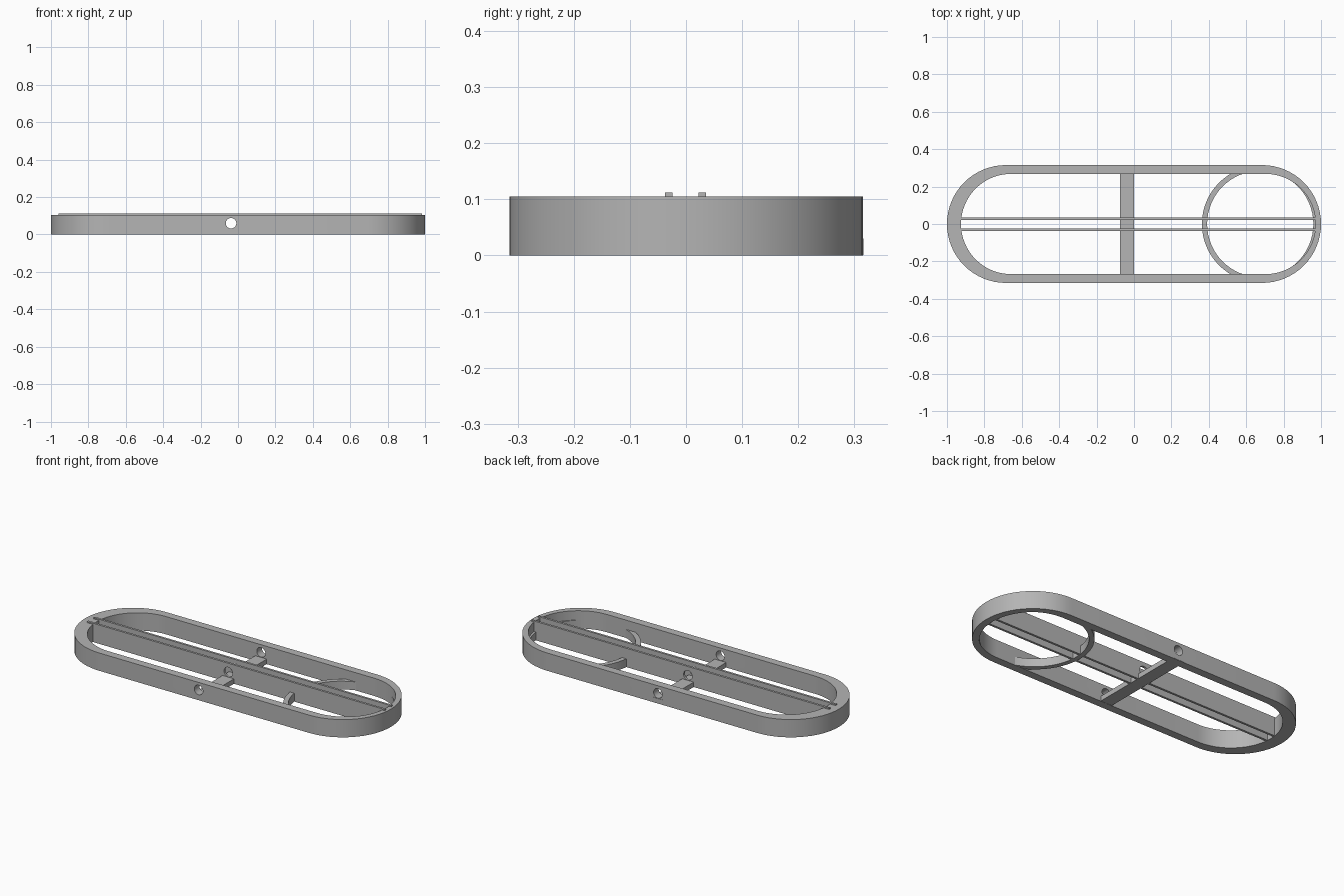
import bpy
import bmesh
from math import cos, sin, pi, radians

cube = bpy.data.objects.get("Cube")
if cube:
    bpy.data.objects.remove(cube)

grey = bpy.data.materials.new("plain_grey")
grey.use_nodes = True
colour = (0.46, 0.46, 0.46, 1)
grey.diffuse_color = colour
grey.node_tree.nodes["Principled BSDF"].inputs["Base Color"].default_value = colour

HEIGHT = 0.105
HOLE_X, HOLE_Z, HOLE_R = -0.037, 0.06, 0.028
SEGS = 32


def finish(name, bm):
    bmesh.ops.recalc_face_normals(bm, faces=bm.faces[:])
    mesh = bpy.data.meshes.new(name)
    bm.to_mesh(mesh)
    bm.free()
    obj = bpy.data.objects.new(name, mesh)
    bpy.context.collection.objects.link(obj)
    mesh.materials.append(grey)
    return obj


def stadium(left, right, r):
    """Outline with a half circle at each end; equal centres give a circle."""
    pts = []
    for cx, start in ((right, -pi / 2), (left, pi / 2)):
        for i in range(SEGS + 1):
            if left == right and i == SEGS:
                continue
            a = start + pi * i / SEGS
            pts.append((cx + r * cos(a), r * sin(a)))
    return pts


def band(name, outer, inner, z0, z1):
    """Solid band between two outlines with matching point counts."""
    bm = bmesh.new()
    loops = [[bm.verts.new((x, y, z)) for x, y in pts]
             for pts, z in ((outer, z0), (outer, z1), (inner, z1), (inner, z0))]
    n = len(outer)
    for k in range(4):
        a, b = loops[k], loops[(k + 1) % 4]
        for i in range(n):
            j = (i + 1) % n
            bm.faces.new((a[i], a[j], b[j], b[i]))
    return finish(name, bm)


def box(name, x, y, z):
    bm = bmesh.new()
    bmesh.ops.create_cube(bm, size=1)
    for v in bm.verts:
        for axis, (lo, hi) in enumerate((x, y, z)):
            v.co[axis] = hi if v.co[axis] > 0 else lo
    return finish(name, bm)


# Outer frame, thicker at the left-hand end of its opening
frame = band("outer_frame", stadium(-0.685, 0.685, 0.315),
             stadium(-0.657, 0.703, 0.268), 0, HEIGHT)

# Low round seat at one end
seat = band("round_seat", stadium(0.675, 0.675, 0.312),
            stadium(0.675, 0.675, 0.284), 0.001, 0.05)

# Low crossbar under the drilled hole
crossbar = box("crossbar", (-0.075, 0), (-0.3, 0.3165), (0.001, 0.03))

# Pair of long upright dividers
dividers = [box(side + "_divider", (-0.96, 0.985), (y - 0.0065, y + 0.0065), (0.001, 0.112))
            for side, y in (("front", -0.031), ("back", 0.029))]

# Drill running through the frame and both dividers
bpy.ops.mesh.primitive_cylinder_add(vertices=32, radius=HOLE_R, depth=1,
                                    location=(HOLE_X, 0, HOLE_Z), rotation=(pi / 2, 0, 0))
drill = bpy.context.object
drill.name = "hole_cutter"
drill.data.materials.append(grey)
drill.hide_render = True
drill.hide_viewport = True
drill.display_type = 'WIRE'

for obj in [frame] + dividers:
    mod = obj.modifiers.new("hole", 'BOOLEAN')
    mod.operation = 'DIFFERENCE'
    mod.solver = 'EXACT'
    mod.object = drill
    # Bake the hole into the mesh
    baked = bpy.data.meshes.new_from_object(
        obj.evaluated_get(bpy.context.evaluated_depsgraph_get()))
    obj.modifiers.clear()
    obj.data = baked

bpy.ops.object.select_all(action='DESELECT')
for obj in [frame, seat] + dividers:
    obj.select_set(True)
bpy.context.view_layer.objects.active = frame
bpy.ops.object.shade_smooth_by_angle(angle=radians(30))
